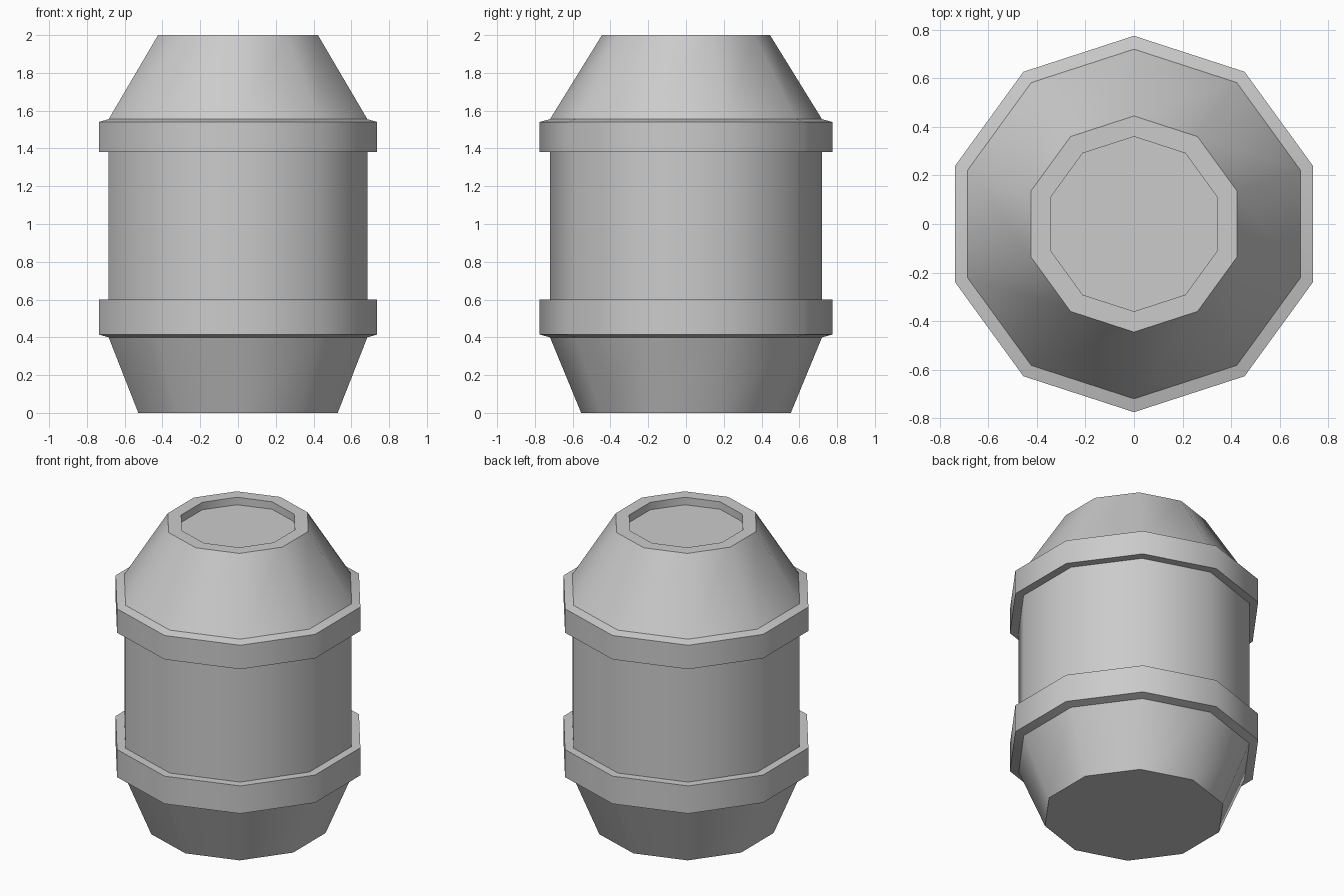
import bpy, bmesh, math

if "Cube" in bpy.data.objects:
    bpy.data.objects.remove(bpy.data.objects["Cube"])

SIDES = 10

# Outline (radius, height) from the base edge up to the lid recess
PROFILE = [
    (0.555, 0.0), (0.72, 0.40),                               # tapered base
    (0.775, 0.415), (0.775, 0.60), (0.72, 0.60),              # lower band
    (0.72, 1.38),                                             # straight wall
    (0.775, 1.38), (0.775, 1.54), (0.72, 1.555),              # upper band
    (0.445, 2.0), (0.36, 2.0), (0.36, 1.95),                  # shoulder, rim, recess
]


def lathe(name, profile, sides):
    bm = bmesh.new()
    rings = []
    for r, z in profile:
        ring = []
        for i in range(sides):
            a = math.pi / 2 + 2 * math.pi * i / sides
            ring.append(bm.verts.new((r * math.cos(a), r * math.sin(a), z)))
        rings.append(ring)
    for low, high in zip(rings, rings[1:]):
        for i in range(sides):
            j = (i + 1) % sides
            bm.faces.new((low[i], low[j], high[j], high[i]))
    # Base and recess floor
    bm.faces.new(rings[0][::-1])
    bm.faces.new(rings[-1])
    mesh = bpy.data.meshes.new(name)
    bm.to_mesh(mesh)
    bm.free()
    obj = bpy.data.objects.new(name, mesh)
    bpy.context.collection.objects.link(obj)
    return obj


# Barrel with both bands in one closed surface
barrel = lathe("barrel", PROFILE, SIDES)
bpy.context.view_layer.objects.active = barrel
barrel.select_set(True)
bpy.ops.object.shade_smooth_by_angle(angle=math.radians(38))
